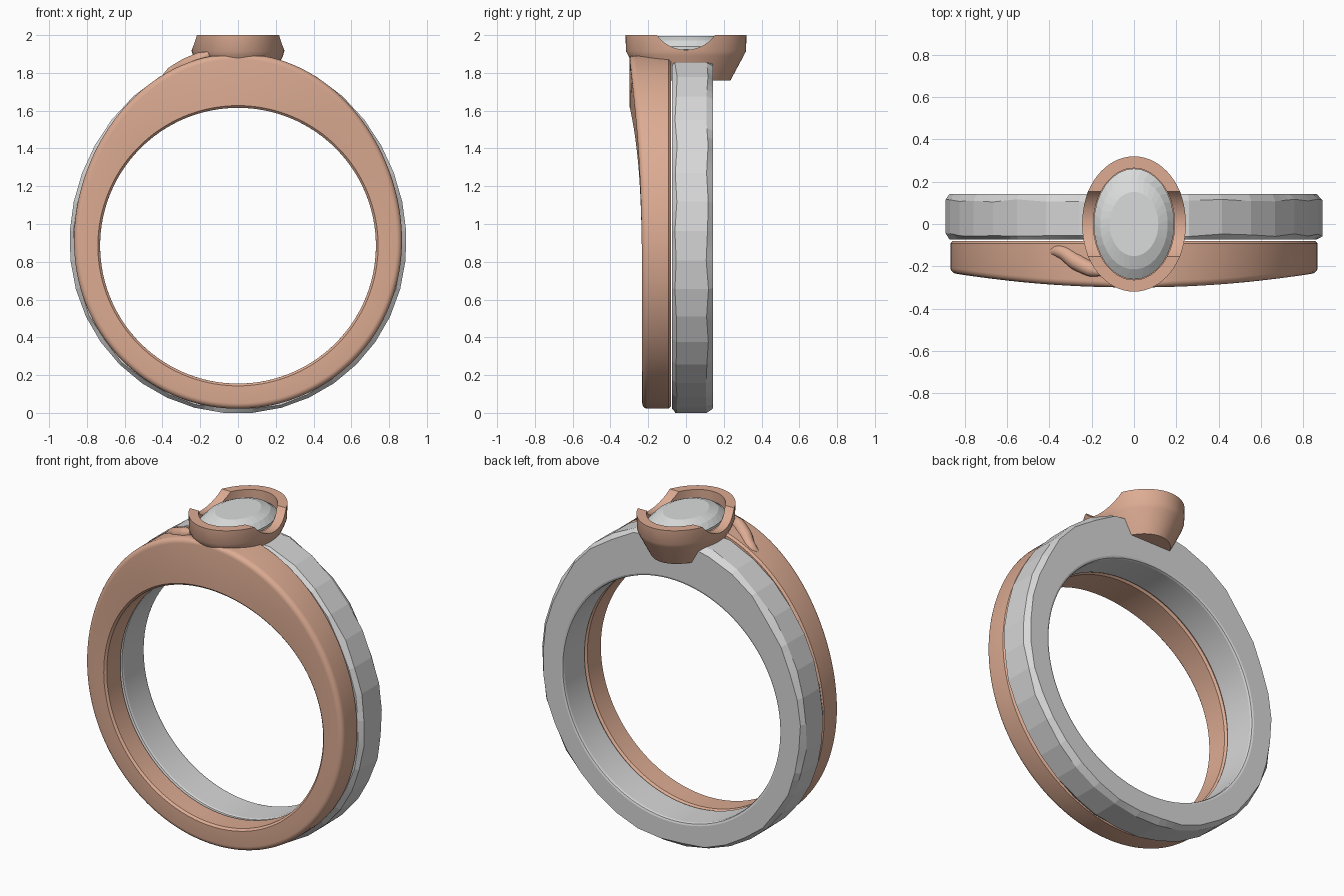
import bpy, bmesh, random
from math import sin, cos, pi, tau, radians

random.seed(4)
if "Cube" in bpy.data.objects:
    bpy.data.objects.remove(bpy.data.objects["Cube"], do_unlink=True)

CENTRE = 0.885   # height of the finger hole centre
HOLE = 0.73      # finger hole radius


def material(name, rgb):
    m = bpy.data.materials.new(name)
    m.use_nodes = True
    m.diffuse_color = (*rgb, 1)
    m.node_tree.nodes["Principled BSDF"].inputs["Base Color"].default_value = (*rgb, 1)
    return m


ROSE = material("rose gold", (0.72, 0.41, 0.29))
SILVER = material("silver", (0.68, 0.68, 0.68))
GEM = material("clear gem", (0.70, 0.71, 0.71))


def loft(name, rings, mat, loop=False, smooth=None):
    """Skin closed rings of points; loop joins last to first, otherwise the ends are capped."""
    bm = bmesh.new()
    rows = [[bm.verts.new(p) for p in ring] for ring in rings]
    n = len(rows[0])
    pairs = list(zip(rows, rows[1:] + rows[:1])) if loop else list(zip(rows, rows[1:]))
    for a, b in pairs:
        for i in range(n):
            j = (i + 1) % n
            bm.faces.new((a[i], a[j], b[j], b[i]))
    if not loop:
        bm.faces.new(rows[0])
        bm.faces.new(rows[-1])
    bmesh.ops.recalc_face_normals(bm, faces=bm.faces)
    mesh = bpy.data.meshes.new(name)
    bm.to_mesh(mesh)
    bm.free()
    mesh.materials.append(mat)
    ob = bpy.data.objects.new(name, mesh)
    bpy.context.collection.objects.link(ob)
    if smooth:
        shade(ob, smooth)
    return ob


def shade(ob, angle):
    bpy.ops.object.select_all(action="DESELECT")
    ob.select_set(True)
    bpy.context.view_layer.objects.active = ob
    bpy.ops.object.shade_smooth_by_angle(angle=radians(angle))


def swell(t):
    """1 at the top of the ring, fading to 0 at the bottom."""
    return ((1 + cos(t)) / 2) ** 5


def polar(r, t, y, top=9):
    return (r * sin(t), y, min(CENTRE + r * cos(t), top))


# Rose band: smooth, thicker and pushed forward towards the top
def rose_section(t):
    r = 0.863 + 0.155 * swell(t)
    front = -0.232 - 0.068 * swell(t)
    back = -0.08
    pts = [(HOLE, back - 0.012), (HOLE + 0.012, back), (r - 0.012, back), (r, back - 0.012)]
    # rounded outer front edge
    for k in range(6):
        a = k / 5 * pi / 2
        pts.append((r - 0.03 + 0.03 * cos(a), front + 0.03 - 0.03 * sin(a)))
    pts += [(HOLE + 0.012, front), (HOLE, front + 0.012)]
    return [polar(rr, t, y, 1.89) for rr, y in pts]


loft("rose_band", [rose_section(tau * i / 144) for i in range(144)], ROSE, True, 32)

# Silver band: hammered flat facets outside, round inside
FACETS, SUB = 36, 3


def facet_corner(i):
    t = tau * (i + 0.5) / FACETS
    r = 0.888 + 0.125 * swell(t)
    j = lambda: random.uniform(-0.008, 0.008)
    drop = 0.022 + j()
    pts = [(r - drop, -0.074), (r, -0.052 + j()), (r, 0.112 + j()), (r - drop, 0.143)]
    return [polar(rr, t, y, 1.86) for rr, y in pts]


corners = [facet_corner(i) for i in range(FACETS)]
sections = []
for i in range(FACETS):
    for s in range(SUB):
        f = s / SUB
        t = tau * (i + 0.5 + f) / FACETS
        outer = [tuple(p + (q - p) * f for p, q in zip(a, b))
                 for a, b in zip(corners[i], corners[(i + 1) % FACETS])]
        inner = [(HOLE + 0.015, 0.143), (HOLE + 0.004, 0.139), (HOLE, 0.128),
                 (HOLE, -0.06), (HOLE + 0.004, -0.07), (HOLE + 0.015, -0.074)]
        sections.append(outer + [polar(r, t, y) for r, y in inner])
silver = loft("silver_band", sections, SILVER, True, 5)


# Oval bezel cup
def oval(rx, ry, z, n=64, turn=0.0):
    return [(rx * cos(tau * (i + turn) / n), ry * sin(tau * (i + turn) / n), z) for i in range(n)]


cup = [(0.175, 0.235, 1.76), (0.238, 0.305, 1.89), (0.245, 0.318, 1.915), (0.248, 0.32, 2.0),
       (0.192, 0.264, 2.0), (0.192, 0.264, 1.90)]
bezel = loft("bezel", [oval(*c) for c in cup], ROSE)

# Scooped dips in the two side walls of the bezel
bpy.ops.mesh.primitive_cylinder_add(vertices=96, radius=0.19, depth=1,
                                    location=(0, 0, 2.112), rotation=(0, pi / 2, 0))
cutter = bpy.context.object
cutter.name = "scoop_cutter"
cutter.hide_render = True
bpy.ops.object.select_all(action="DESELECT")
bpy.context.view_layer.objects.active = bezel
bezel.select_set(True)
mod = bezel.modifiers.new("scoop", "BOOLEAN")
mod.operation = "DIFFERENCE"
mod.solver = "EXACT"
mod.object = cutter
bpy.ops.object.modifier_apply(modifier=mod.name)
bpy.data.objects.remove(cutter, do_unlink=True)
shade(bezel, 30)

# Faceted oval gem
stone = [(0.10, 0.15, 1.88, 0), (0.19, 0.262, 1.925, 0), (0.19, 0.262, 1.94, 0),
         (0.16, 0.215, 1.972, 0.5), (0.115, 0.152, 1.995, 0)]
loft("gem", [oval(rx, ry, z, 32, turn) for rx, ry, z, turn in stone], GEM)

# Tendril sweeping from the rose shoulder up to the bezel
curve = bpy.data.curves.new("tendril", "CURVE")
curve.dimensions = "3D"
curve.bevel_depth = 0.04
curve.bevel_resolution = 4
curve.use_fill_caps = True
path = [(-0.41, -0.14, 1.755, 0.3), (-0.35, -0.13, 1.80, 0.8),
        (-0.27, -0.18, 1.84, 1.0), (-0.20, -0.215, 1.875, 0.9), (-0.15, -0.23, 1.90, 0.4)]
spline = curve.splines.new("BEZIER")
spline.bezier_points.add(len(path) - 1)
for bp, (x, y, z, r) in zip(spline.bezier_points, path):
    bp.co = (x, y, z)
    bp.radius = r
    bp.handle_left_type = bp.handle_right_type = "AUTO"
curve.materials.append(ROSE)
tendril = bpy.data.objects.new("tendril", curve)
bpy.context.collection.objects.link(tendril)
bpy.ops.object.select_all(action="DESELECT")
tendril.select_set(True)
bpy.context.view_layer.objects.active = tendril
bpy.ops.object.convert(target="MESH")
shade(bpy.context.object, 40)
